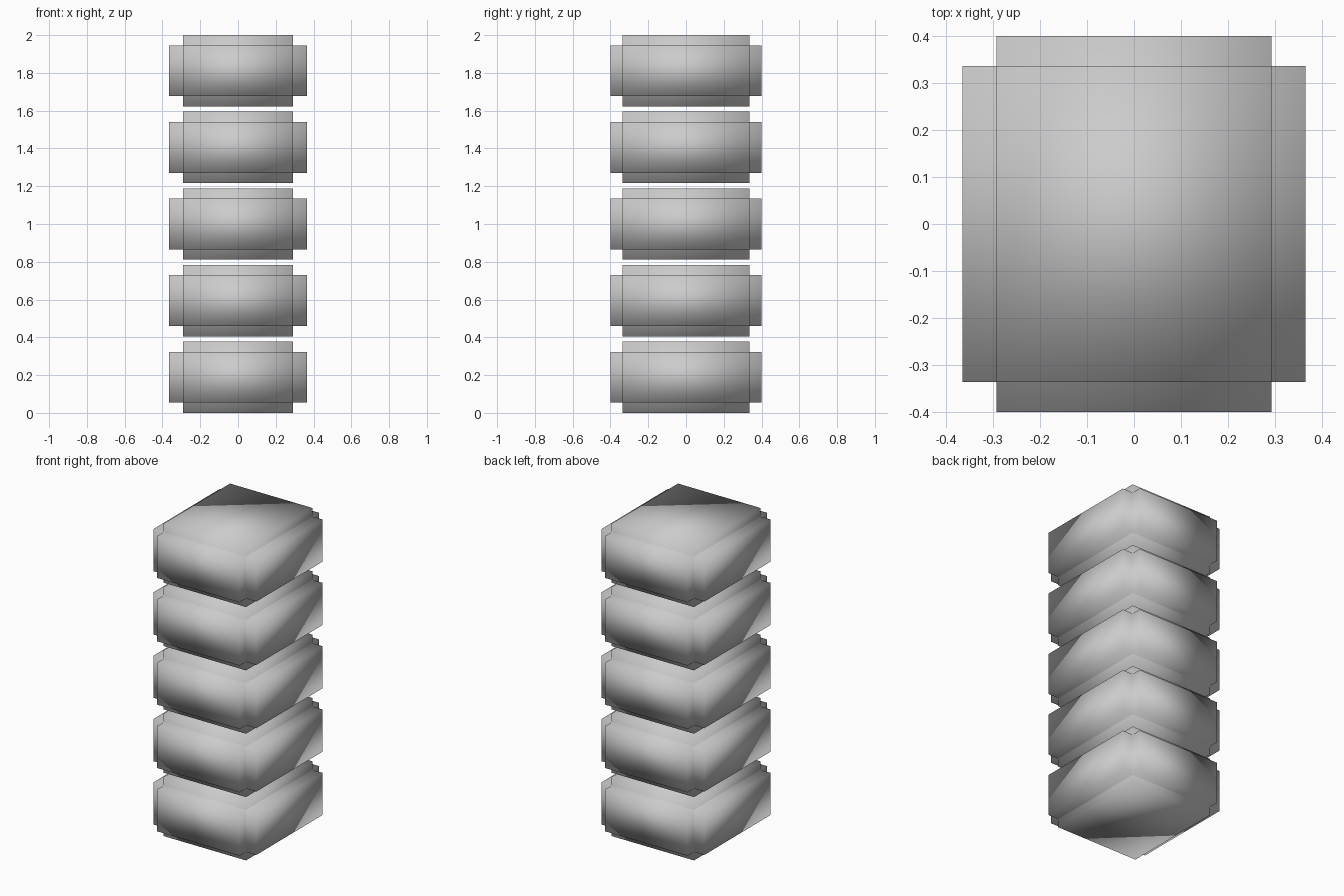
import bpy, bmesh
from mathutils import Matrix, Vector

if "Cube" in bpy.data.objects:
    bpy.data.objects.remove(bpy.data.objects["Cube"])

COUNT = 5
HEIGHT = 0.378                 # full height of one block
PITCH = (2.0 - HEIGHT) / (COUNT - 1)
OUTER = Vector((0.73, 0.80, HEIGHT))    # full sizes
INNER = Vector((0.584, 0.672, 0.269))   # sizes with the edges stepped in

grey = bpy.data.materials.new("light_grey")
grey.diffuse_color = (0.6, 0.6, 0.6, 1)
grey.use_nodes = True
grey.node_tree.nodes["Principled BSDF"].inputs["Base Color"].default_value = grey.diffuse_color


def add_box(bm, size):
    """Centred box of the given size."""
    bmesh.ops.create_cube(bm, size=1.0, matrix=Matrix.Diagonal((*size, 1)))


def block_mesh():
    """Block with notched edges: three crossing boxes, each long on one axis."""
    bm = bmesh.new()
    for axis in range(3):
        size = INNER.copy()
        size[axis] = OUTER[axis]
        add_box(bm, size)
    for face in bm.faces:
        face.smooth = True
    mesh = bpy.data.meshes.new("notched_block")
    bm.to_mesh(mesh)
    bm.free()
    mesh.materials.append(grey)
    return mesh


# Stack of identical blocks with thin gaps between them
mesh = block_mesh()
for i in range(COUNT):
    block = bpy.data.objects.new(f"stacked_block_{i + 1}", mesh)
    block.location.z = HEIGHT / 2 + i * PITCH
    bpy.context.collection.objects.link(block)
